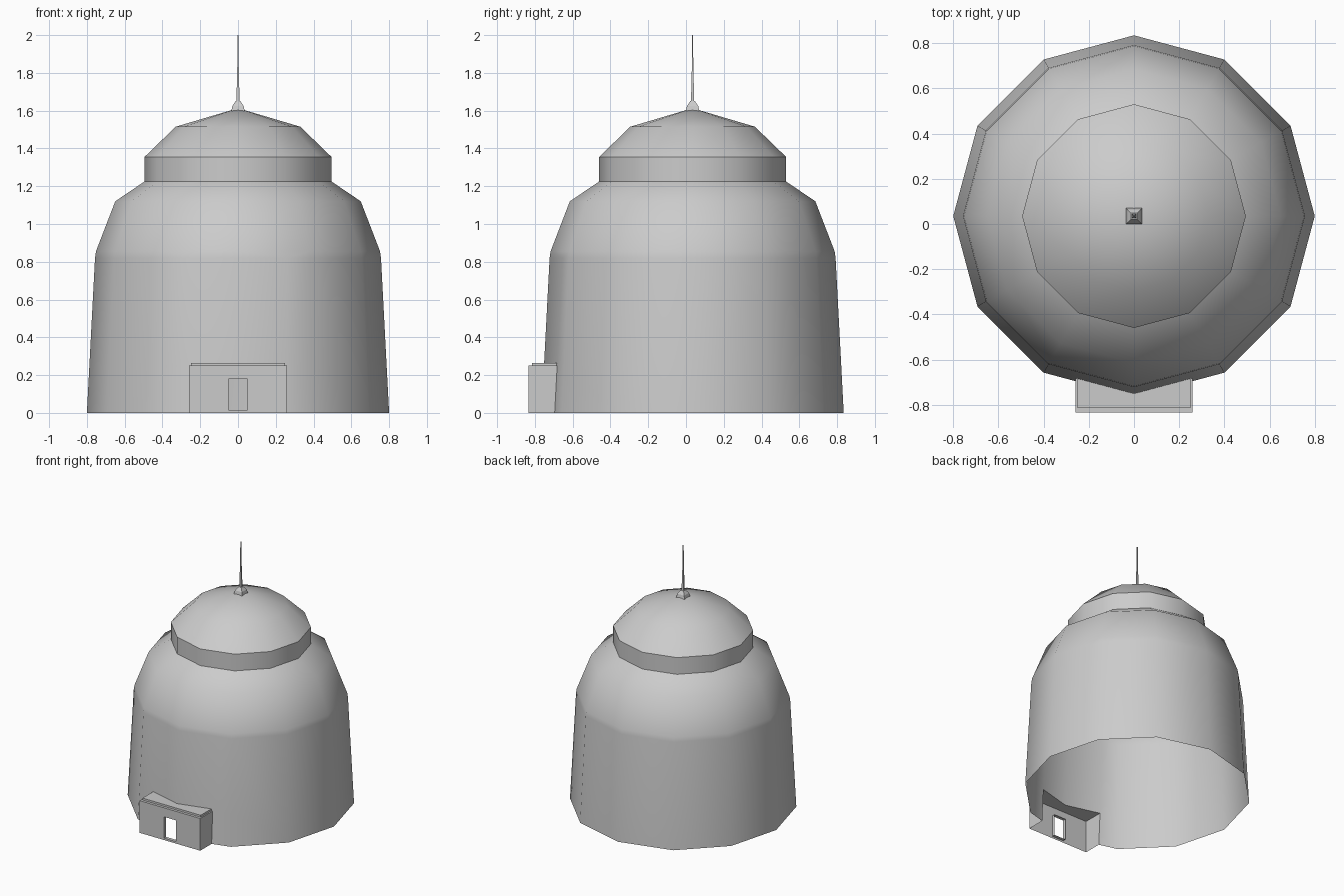
import bpy, bmesh
from math import sin, cos, pi, radians
from mathutils import Vector, Matrix

cube = bpy.data.objects.get("Cube")
if cube:
    bpy.data.objects.remove(cube, do_unlink=True)

CY = 0.035      # dome axis on y
SIDES = 12

stone = bpy.data.materials.new("pale_grey_plaster")
stone.use_nodes = True
grey = (0.6, 0.6, 0.6, 1)
stone.diffuse_color = grey
stone.node_tree.nodes["Principled BSDF"].inputs["Base Color"].default_value = grey


def finish(bm, name, smooth=None):
    mesh = bpy.data.meshes.new(name)
    bm.to_mesh(mesh)
    bm.free()
    mesh.materials.append(stone)
    ob = bpy.data.objects.new(name, mesh)
    bpy.context.collection.objects.link(ob)
    if smooth:
        bpy.ops.object.select_all(action='DESELECT')
        ob.select_set(True)
        bpy.context.view_layer.objects.active = ob
        bpy.ops.object.shade_smooth_by_angle(angle=radians(smooth))
    return ob


def lathe(bm, profile, sides, turn=0):
    """Rings of (radius, z) around the dome axis; radius 0 closes to a point."""
    rings = []
    for r, z in profile:
        angles = [turn + 2 * pi * k / sides for k in range(sides if r else 1)]
        rings.append([bm.verts.new((r * sin(a), CY - r * cos(a), z)) for a in angles])
    for low, high in zip(rings, rings[1:]):
        for k in range(sides):
            n = (k + 1) % sides
            top = [high[n], high[k]] if len(high) > 1 else [high[0]]
            bm.faces.new([low[k], low[n]] + top)


def cut(bm, faces, co, no, clear_inner=False):
    geom = set(faces)
    for f in faces:
        geom.update(f.edges)
        geom.update(f.verts)
    bmesh.ops.bisect_plane(bm, geom=list(geom), plane_co=co, plane_no=no,
                           clear_inner=clear_inner)


def block(bm, lo, hi):
    lo, hi = Vector(lo), Vector(hi)
    matrix = Matrix.Translation((lo + hi) / 2) @ Matrix.Diagonal((*(hi - lo), 1))
    bmesh.ops.create_cube(bm, size=1, matrix=matrix)


# Domed hall: open shell with sloped wall, shoulder, drum and cap
PROFILE = [(0.8, 0), (0.757, 0.82), (0.752, 0.855), (0.65, 1.12), (0.495, 1.225),
           (0.495, 1.355), (0.33, 1.515), (0, 1.613)]
PORCH_W, PORCH_H = 0.26, 0.25
bm = bmesh.new()
lathe(bm, PROFILE, SIDES)


def front_wall():
    return [f for f in bm.faces if f.calc_center_median().y < -0.6
            and f.calc_center_median().z < 0.8
            and abs(f.calc_center_median().x) < 0.4]


# Opening in the wall behind the porch
for co, no in (((PORCH_W, 0, 0), (1, 0, 0)), ((-PORCH_W, 0, 0), (1, 0, 0)),
               ((0, 0, PORCH_H), (0, 0, 1))):
    cut(bm, front_wall(), co, no)
opening = [f for f in front_wall() if abs(f.calc_center_median().x) < PORCH_W
           and f.calc_center_median().z < PORCH_H]
bmesh.ops.delete(bm, geom=opening, context='FACES')
finish(bm, "domed_hall", smooth=40)

# Porch: half is built, trimmed to the hall wall, then mirrored
FRONT = -0.835
DOOR_W, DOOR_LOW, DOOR_TOP = 0.05, 0.015, 0.18
bm = bmesh.new()
block(bm, (0, FRONT, 0), (PORCH_W, -0.5, PORCH_H))
block(bm, (0, FRONT + 0.02, PORCH_H), (PORCH_W - 0.01, -0.5, PORCH_H + 0.015))
bm.normal_update()
unseen = [f for f in bm.faces
          if f.normal.z < -0.9 or f.normal.y > 0.9 or f.normal.x < -0.9]
bmesh.ops.delete(bm, geom=unseen, context='FACES')

# Doorway with a shallow jamb
def porch_front():
    return [f for f in bm.faces if abs(f.calc_center_median().y - FRONT) < 0.001]


for co, no in (((DOOR_W, 0, 0), (1, 0, 0)), ((0, 0, DOOR_LOW), (0, 0, 1)),
               ((0, 0, DOOR_TOP), (0, 0, 1))):
    cut(bm, porch_front(), co, no)
door = [f for f in porch_front() if f.calc_center_median().x < DOOR_W
        and DOOR_LOW < f.calc_center_median().z < DOOR_TOP]
jamb = [e for f in door for e in f.edges if sum(v.co.x for v in e.verts) > 0.001]
bmesh.ops.delete(bm, geom=door, context='FACES_ONLY')
made = bmesh.ops.extrude_edge_only(bm, edges=jamb)["geom"]
bmesh.ops.translate(bm, vec=(0, 0.025, 0),
                    verts=[g for g in made if isinstance(g, bmesh.types.BMVert)])

# Trim the back along the sloped hall wall
(r0, z0), (r1, z1) = PROFILE[:2]
a = Vector((0, CY - r0, z0))
b = Vector((r0 * sin(pi / 6), CY - r0 * cos(pi / 6), z0))
c = Vector((0, CY - r1, z1))
outward = (b - a).cross(c - a).normalized()
cut(bm, list(bm.faces), a, outward, clear_inner=True)
porch = finish(bm, "porch")
mirror = porch.modifiers.new("mirror", 'MIRROR')
mirror.use_axis[0] = True

# Finial: square foot and slender spike
bm = bmesh.new()
lathe(bm, [(0.053, 1.59), (0.042, 1.625), (0.018, 1.65), (0, 1.65)], 4, pi / 4)
finish(bm, "finial_foot")
bm = bmesh.new()
lathe(bm, [(0.012, 1.645), (0.005, 1.85), (0.004, 2), (0, 2)], 4, pi / 4)
finish(bm, "finial_spike")
